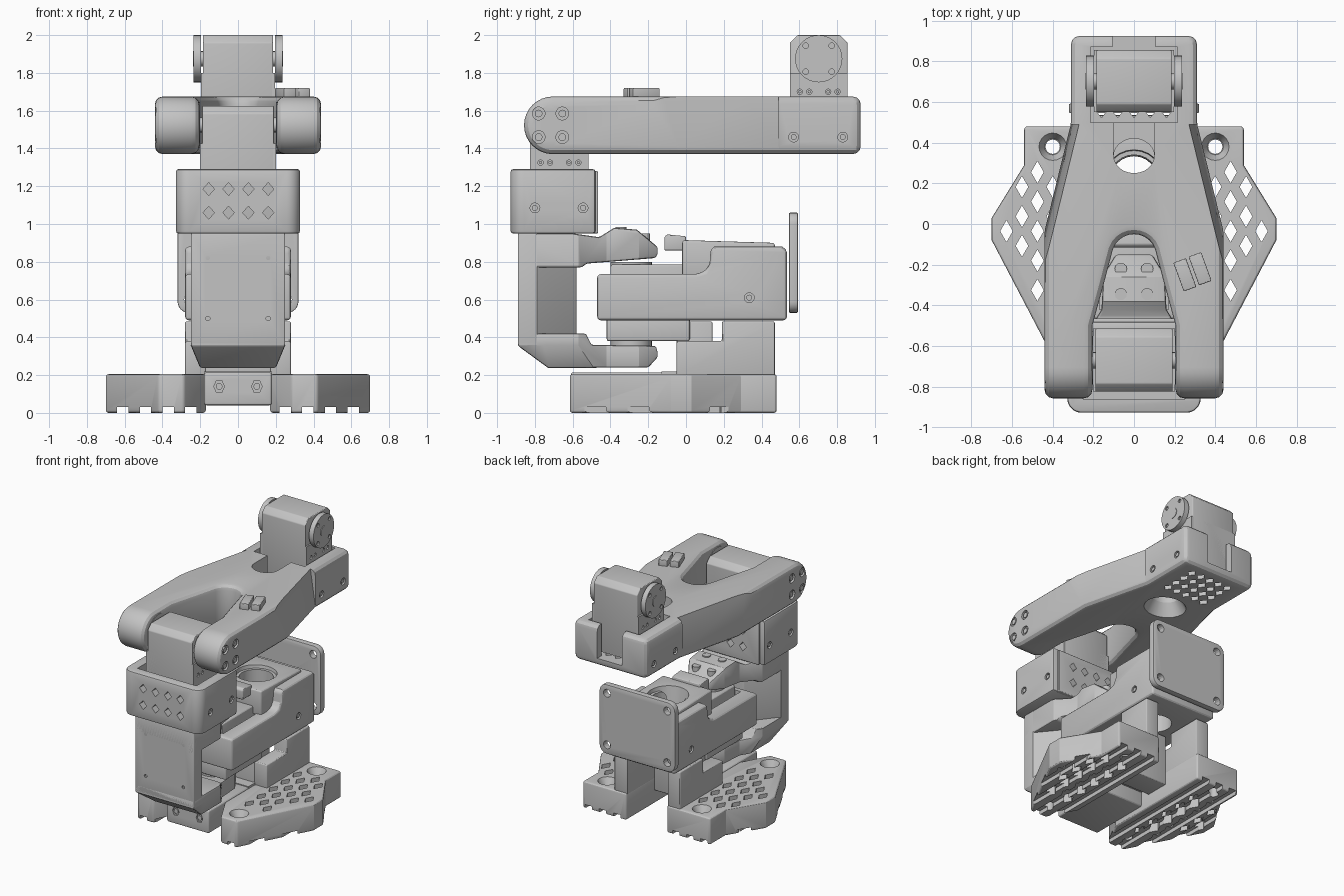
import bpy, bmesh, math

if "Cube" in bpy.data.objects:
    bpy.data.objects.remove(bpy.data.objects["Cube"])

mat = bpy.data.materials.new("plain_grey")
mat.diffuse_color = (0.55, 0.55, 0.55, 1)
mat.use_nodes = True
mat.node_tree.nodes["Principled BSDF"].inputs["Base Color"].default_value = mat.diffuse_color


# ---- helpers -------------------------------------------------------------
def rect(u0, v0, u1, v1):
    return [(u0, v0), (u1, v0), (u1, v1), (u0, v1)]


def circle(u, v, ru, rv=None, n=24):
    rv = rv or ru
    return [(u + ru * math.cos(2 * math.pi * i / n), v + rv * math.sin(2 * math.pi * i / n)) for i in range(n)]


def arc(u, v, r, a0, a1, n=12):
    return [(u + r * math.cos(math.radians(a0 + (a1 - a0) * i / n)),
             v + r * math.sin(math.radians(a0 + (a1 - a0) * i / n))) for i in range(n + 1)]


def flip(pts, s):
    return [(s * u, v) for u, v in pts]


def mesh_object(name, prisms):
    """Extrude each (outline, low, high, axis); a pair of outlines makes a taper."""
    bm = bmesh.new()
    for pts, lo, hi, axis in prisms:
        p0, p1 = pts if isinstance(pts, tuple) else (pts, pts)
        put = {'x': lambda p, w: (w, p[0], p[1]), 'y': lambda p, w: (p[0], w, p[1]),
               'z': lambda p, w: (p[0], p[1], w)}[axis]
        a = [bm.verts.new(put(p, lo)) for p in p0]
        b = [bm.verts.new(put(p, hi)) for p in p1]
        bm.faces.new(a)
        bm.faces.new(b[::-1])
        for i in range(len(a)):
            j = (i + 1) % len(a)
            bm.faces.new((a[j], a[i], b[i], b[j]))
    bmesh.ops.recalc_face_normals(bm, faces=bm.faces)
    me = bpy.data.meshes.new(name)
    bm.to_mesh(me)
    bm.free()
    me.materials.append(mat)
    ob = bpy.data.objects.new(name, me)
    bpy.context.collection.objects.link(ob)
    return ob


def apply(ob, mod):
    bpy.ops.object.select_all(action='DESELECT')
    bpy.context.view_layer.objects.active = ob
    ob.select_set(True)
    bpy.ops.object.modifier_apply(modifier=mod.name)


def boolean(ob, prisms, op='DIFFERENCE'):
    tool = mesh_object("cutter", prisms)
    tool.hide_render = True
    m = ob.modifiers.new("cut", 'BOOLEAN')
    m.operation, m.solver, m.object = op, 'EXACT', tool
    apply(ob, m)
    bpy.data.objects.remove(tool)


def bevel(ob, width, segs=3, angle=40):
    m = ob.modifiers.new("round", 'BEVEL')
    m.width, m.segments, m.limit_method = width, segs, 'ANGLE'
    m.angle_limit, m.use_clamp_overlap = math.radians(angle), False
    apply(ob, m)


def part(name, pts, lo, hi, axis='z', round_by=0.0):
    ob = mesh_object(name, [(pts, lo, hi, axis)])
    if round_by:
        bevel(ob, round_by)
    return ob


def seats(ob, centres, x, r=.026):
    """Sunk screw seats with a screw head, on both side faces."""
    span = lambda s, d: sorted((s * (x - .018), s * (x + d)))
    boolean(ob, [(circle(y, z, r, n=14), *span(s, .05), 'x') for s in (-1, 1) for y, z in centres])
    mesh_object(ob.name + "_screws", [(circle(y, z, r * .6, n=12), *span(s, -.004), 'x')
                                      for s in (-1, 1) for y, z in centres])


def horn(name, s, x0, x1, y, z, r):
    """Round servo disc with screw holes."""
    ob = part(name, circle(y, z, r, n=32), min(s * x0, s * x1), max(s * x0, s * x1), 'x')
    lo, hi = sorted((s * (x1 - .012), s * (x1 + .02)))
    boolean(ob, [(circle(y + r * .55 * i, z + r * .55 * j, .015, n=10), lo, hi, 'x')
                 for i in (-1, 1) for j in (-1, 1)] + [(circle(y, z, .02, n=12), lo, hi, 'x')])


SIDES = ((-1, "left"), (1, "right"))

# ---- base ----------------------------------------------------------------
wing = [(.17, -.40), (.285, -.615), (.42, -.615), (.70, -.08), (.70, .03), (.54, .29), (.54, .48), (.17, .48)]
seat_spots = ((.4, .38), (.36, -.50))
for s, side in SIDES:
    w = part("base_wing_" + side, flip(wing, s), 0, .205, 'z', .015)
    holes = []
    for i in range(5):
        for j in range(-4, 4):
            x, y = .627 - .076 * i, -.035 + .145 * j + .0725 * (i % 2)
            near_screw = min(math.hypot(x - a, y - b) for a, b in seat_spots) < .12
            inside = y > -.44 + max(0, x - .42) * 1.5 and y < .40 - max(0, x - .47) * 2.3
            if inside and not near_screw:
                holes.append((circle(s * x, y, .031, .054, 4), -.1, .4, 'z'))
    holes += [(circle(s * x, y, .035, n=20), -.1, .4, 'z') for x, y in seat_spots]
    boolean(w, holes)
    boolean(w, [((circle(s * x, y, .04, n=20), circle(s * x, y, .07, n=20)), .15, .21, 'z') for x, y in seat_spots])
    boolean(w, [(rect(s * x - .03, -.8, s * x + .03, .8), -.1, .03, 'z') for x in (.25, .37, .49, .61)])
    part("column_wall_" + side, [(-.05, .19), (.47, .19), (.47, .485), (.19, .485), (.19, .38), (-.05, .38)],
         min(s * .17, s * .28), max(s * .17, s * .28), 'x', .01)
front_block = part("base_front_block", rect(-.18, -.61, .18, -.12), .04, .215, 'z', .015)
boolean(front_block, [(circle(x, .14, .028, .036, 6), -.7, -.595, 'y') for x in (-.1, .1)])
for x in (-.1, .1):
    part("base_screw", circle(x, .14, .018, n=12), -.607, -.59, 'y')
part("base_bridge", rect(-.18, -.13, .18, .13), .15, .22)
part("base_servo", rect(-.175, -.05, .175, .14), .10, .485, 'z', .01)

# ---- turning waist ---------------------------------------------------------
waist_side = ([(-.47, .49), (.535, .49), (.535, .86), (.51, .88), (.15, .88), (.13, .865)]
              + [(.125, .79), (.10, .75), (.05, .735), (-.47, .735)])
waist = part("waist_shell", waist_side, -.28, .28, 'x', .02)
boolean(waist, [(rect(-.17, -.42, .17, .02), .55, 1.0, 'z'), (circle(0, .22, .12), .4, 1.0, 'z')])
seats(waist, [(.335, .61)], .28)
cover = part("waist_cover", [(-.02, .72), (.49, .72), (.47, .90), (-.02, .915)], -.21, .21, 'x', .015)
boolean(cover, [((circle(0, .22, .11), circle(0, .22, .15)), .70, .93, 'z')])
part("waist_latch", [(-.115, .86), (0, .86), (0, .935), (-.10, .945), (-.115, .93)], -.12, .12, 'x', .008)
part("waist_servo", rect(-.19, -.42, .19, .02), .38, .50, 'z', .012)
part("waist_servo_top", rect(-.14, -.40, .14, .02), .55, .785, 'z', .012)
for z0, z1 in ((.355, .385), (.78, .80)):
    part("waist_horn", circle(0, -.29, .11, n=28), z0, z1)

# rear mounting plate
plate = mesh_object("rear_plate", [(
    arc(.26, 1.0, .06, 0, 90, 6) + arc(-.26, 1.0, .06, 90, 180, 6)
    + arc(-.26, .59, .06, 180, 270, 6) + arc(.26, .59, .06, 270, 360, 6), .545, .592, 'y')])
bevel(plate, .006, 2, 60)
boolean(plate, [(circle(x, z, .03, n=14), .5, .7, 'y') for x in (-.255, .255) for z in (.6, .995)])

# ---- shoulder bracket ------------------------------------------------------
spine = part("bracket_spine", [(-.25, -.89), (.25, -.89), (.25, -.79), (.08, -.58), (-.08, -.58), (-.25, -.79)],
             .36, .95, 'z', .008)
boolean(spine, [(circle(x, z, .012, n=10), -.95, -.875, 'y') for x in (-.16, .16) for z in (.5, .82)])
fork = [(-.25, -.95), (-.25, -.57), (-.16, -.42), (-.15, -.25), (-.09, -.15)]
fork += flip(fork, -1)[::-1]
foot = mesh_object("bracket_foot", [([(-.89, .355), (-.73, .238), (-.2, .24), (-.145, .30), (-.16, .355),
                                      (-.5, .36), (-.53, .42), (-.89, .42)], -.25, .25, 'x')])
boolean(foot, [(fork, .1, .6, 'z')], 'INTERSECT')
boolean(foot, [(flip([(.251, .36), (.32, .36), (.32, .2), (.185, .2)], s), -1, -.45, 'y') for s in (-1, 1)])
bevel(foot, .010, 2)
top = mesh_object("bracket_top_fork", [([(-.89, .77), (-.55, .77), (-.53, .79), (-.16, .82), (-.14, .87), (-.26, .97),
                                         (-.38, .98), (-.46, .93), (-.60, .95), (-.89, .95)], -.25, .25, 'x')])
boolean(top, [(fork, .6, 1.2, 'z')], 'INTERSECT')
bevel(top, .012, 2)
for x in (-.065, .065):
    for y, z in ((-.22, .95), (-.345, .984)):
        part("fork_screw", circle(x, y, .03, n=14), .86, z)

# ---- servo holder ------------------------------------------------------------
holder = mesh_object("servo_holder", [(
    [(.328, -.48), (-.328, -.48)] + arc(-.258, -.858, .07, 180, 270, 8) + arc(.258, -.858, .07, 270, 360, 8),
    .95, 1.29, 'z')])
bevel(holder, .012, 2, 60)
boolean(holder, [(rect(-.25, -.86, .25, -.53), 1.0, 1.4, 'z')])
flange = part("holder_flange", rect(-.29, -.50, .29, -.465), .95, 1.28, 'z', .008)
for ob in (holder, flange):
    boolean(ob, [(circle(x, z, .03, .034, 4), -1.0, -.4, 'y')
                 for x in (-.155, -.05, .055, .16) for z in (1.06, 1.185)])
seats(holder, [(-.80, 1.085), (-.545, 1.085)], .328)


# ---- servos --------------------------------------------------------------------
def servo(name, y0, y1, z0, z1, hub_z, r, w, horn_out, pin_z):
    c = .04
    part(name, [(y0, z0), (y1, z0), (y1, z1 - c), (y1 - c, z1), (y0 + c, z1), (y0, z1 - c)], -w, w, 'x', .006)
    mid = (y0 + y1) / 2
    box = part(name + "_gearbox", rect(y0, z0, y1, pin_z + .10), -w - .012, w + .012, 'x')
    seats(box, [(mid + d, pin_z) for d in (-.10, -.05, .05, .10)], w + .012, .014)
    for s, side in SIDES:
        horn(name + "_horn_" + side, s, w + .012, horn_out, mid, hub_z, r)
        part(name + "_axle_" + side, circle(mid, hub_z, .04, n=16),
             min(s * w, s * (horn_out + .004)), max(s * w, s * (horn_out + .004)), 'x')


servo("elbow_servo", -.825, -.515, 1.0, 1.625, 1.525, .12, .19, .225, 1.325)
servo("wrist_servo", .55, .855, 1.45, 2.0, 1.875, .125, .185, .235, 1.70)

# ---- forearm -----------------------------------------------------------------------
half = [(.31, .925), (.31, .50), (.44, -.02), (.44, -.86), (.205, -.86), (.205, -.50), (.15, -.30)]
outline = half + arc(0, -.16, .11, 20, 160, 10) + flip(half, -1)[::-1]
arm = mesh_object("forearm", [(outline, 1.2, 1.9, 'z')])
side_profile = arc(-.705, 1.5225, .1525, 90, 270, 16) + [(.925, 1.37), (.925, 1.675)]
boolean(arm, [(side_profile, -.7, .7, 'x')], 'INTERSECT')
bevel(arm, .042, 3, 35)
# sides lean inwards between the elbow and the wrist block
low = [(.318, .49), (.60, .49), (.60, -.40), (.535, -.40)]
for s in (-1, 1):
    boolean(arm, [((flip(low, s), flip([(x - .05, y) for x, y in low], s)), 1.36, 1.69, 'z')])
boolean(arm, [(rect(-.215, .50, .215, .87), 1.43, 1.9, 'z')])
boolean(arm, [(rect(-.10, .34, .10, .52), 1.52, 1.9, 'z'), (rect(-.105, .85, .105, 1.0), 1.43, 1.9, 'z')])
boolean(arm, [(circle(0, .335, .10, .085), 1.2, 1.9, 'z')])
boolean(arm, [((circle(0, .335, .16, .14), circle(0, .335, .10, .085)), 1.36, 1.46, 'z')])
boolean(arm, [(circle(-.16 + .08 * i, .56 + .085 * j, .03, .037, 4), 1.3, 1.5, 'z')
              for i in range(5) for j in range(4)])
seats(arm, [(.57, 1.46), (.83, 1.46)], .31)
seats(arm, [(y, z) for y in (-.78, -.655) for z in (1.46, 1.585)], .44, .034)

# cable clip on the forearm
for cx, cy in ((.25, -.25), (.325, -.22)):
    clip = part("cable_clip", rect(-.033, -.075, .033, .075), 1.66, 1.72, 'z', .006)
    clip.rotation_euler.z = math.radians(20)
    clip.location = (cx, cy, 0)

# ---- shading -----------------------------------------------------------------------
bpy.ops.object.select_all(action='DESELECT')
for ob in bpy.context.scene.objects:
    ob.select_set(True)
    bpy.context.view_layer.objects.active = ob
bpy.ops.object.shade_smooth_by_angle(angle=math.radians(24))
